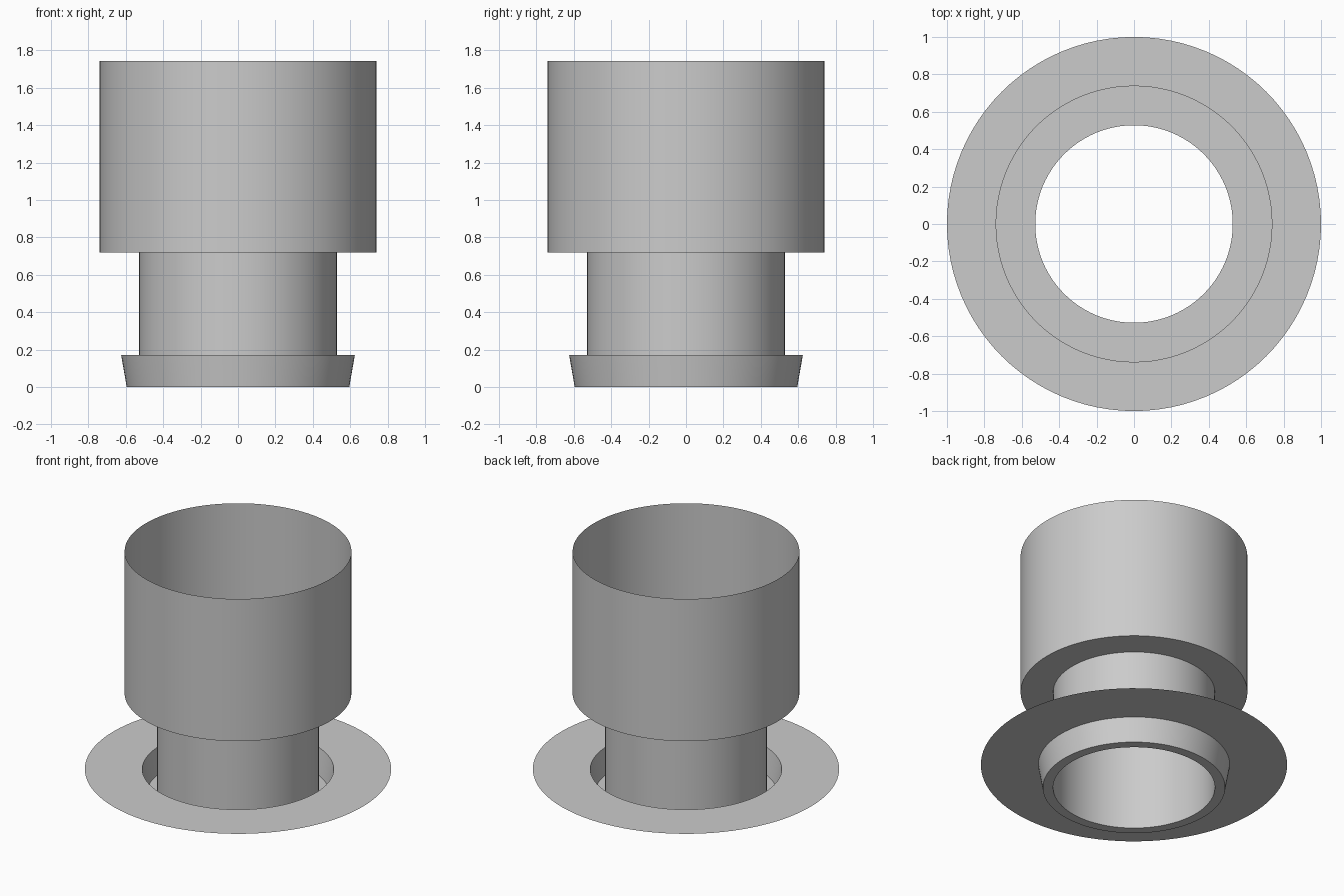
import bpy
from math import cos, sin, tau, radians

SEGMENTS = 96

cube = bpy.data.objects.get("Cube")
if cube:
    bpy.data.objects.remove(cube, do_unlink=True)

# One plain grey finish
grey = bpy.data.materials.new("plain_grey")
grey.use_nodes = True
colour = (0.6, 0.6, 0.6, 1)
grey.diffuse_color = colour
grey.node_tree.nodes["Principled BSDF"].inputs["Base Color"].default_value = colour


def lathe(name, profile):
    """Spin an open (radius, height) profile around z into a thin sheet."""
    verts = [(r * cos(tau * i / SEGMENTS), r * sin(tau * i / SEGMENTS), z)
             for r, z in profile for i in range(SEGMENTS)]
    faces = []
    for row in range(len(profile) - 1):
        a, b = row * SEGMENTS, (row + 1) * SEGMENTS
        for i in range(SEGMENTS):
            j = (i + 1) % SEGMENTS
            faces.append((a + i, b + i, b + j, a + j))
    mesh = bpy.data.meshes.new(name)
    mesh.from_pydata(verts, [], faces)
    mesh.materials.append(grey)
    obj = bpy.data.objects.new(name, mesh)
    bpy.context.collection.objects.link(obj)
    bpy.ops.object.select_all(action="DESELECT")
    obj.select_set(True)
    bpy.context.view_layer.objects.active = obj
    bpy.ops.object.shade_smooth_by_angle(angle=radians(30))
    return obj


# Wide open cup with its stepped floor
lathe("upper_cup", [(0.74, 1.742), (0.74, 0.718), (0.528, 0.718)])

# Narrow through tube
lathe("inner_tube", [(0.528, 0.718), (0.528, 0)])

# Bottom rim, flared collar and flat flange
lathe("collar_and_flange", [(0.528, 0), (0.595, 0), (0.625, 0.172), (1, 0.172)])
